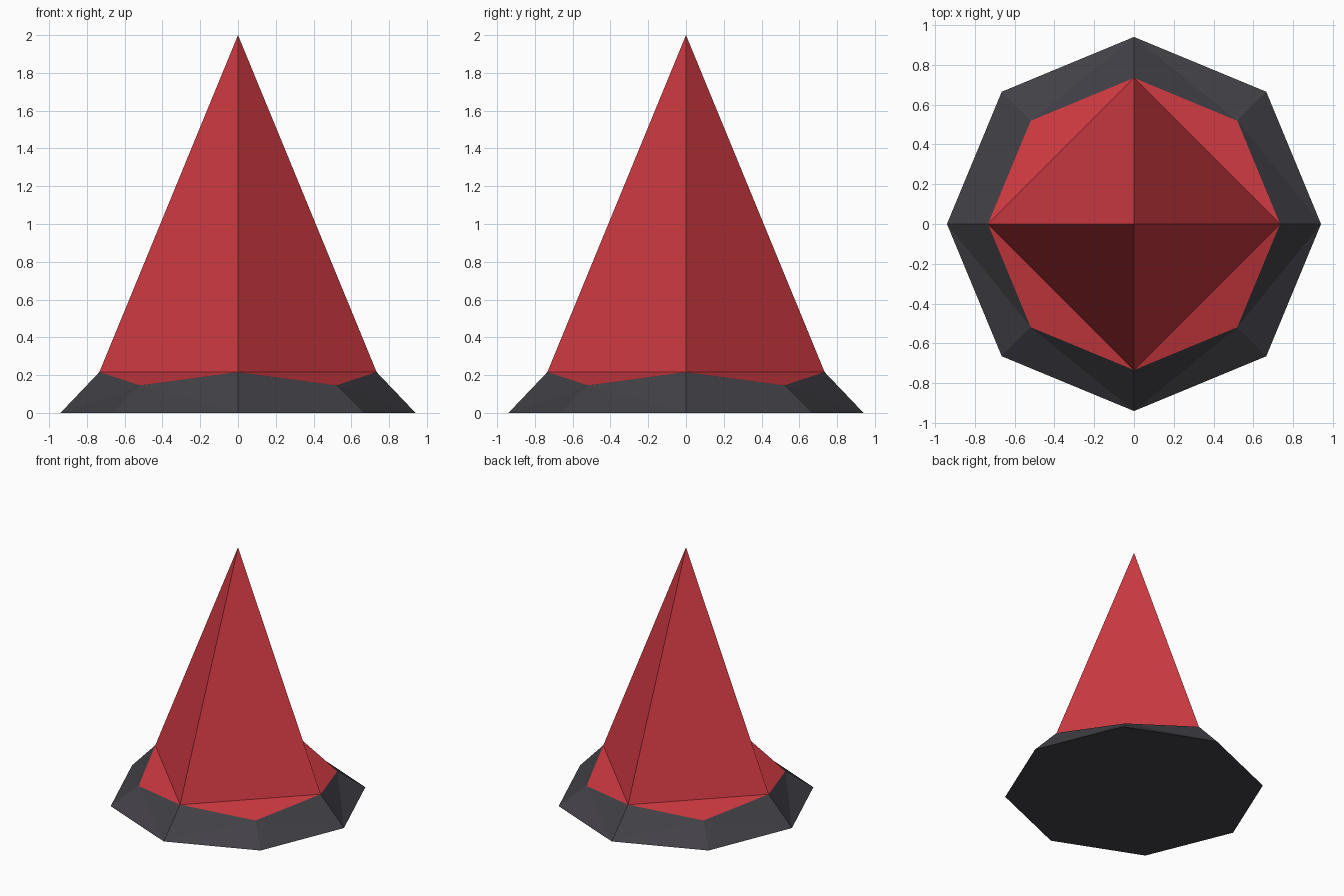
import bpy, bmesh, math

if "Cube" in bpy.data.objects:
    bpy.data.objects.remove(bpy.data.objects["Cube"])


def material(name, rgb):
    m = bpy.data.materials.new(name)
    m.diffuse_color = (*rgb, 1)
    m.use_nodes = True
    m.node_tree.nodes["Principled BSDF"].inputs["Base Color"].default_value = m.diffuse_color
    return m


def build(name, mat, fill):
    bm = bmesh.new()
    fill(bm)
    bmesh.ops.recalc_face_normals(bm, faces=bm.faces)
    me = bpy.data.meshes.new(name)
    bm.to_mesh(me)
    bm.free()
    me.materials.append(mat)
    ob = bpy.data.objects.new(name, me)
    bpy.context.collection.objects.link(ob)


def ring(bm, radius, z_axis, z_diag):
    """Eight points; every second one lies on a diagonal."""
    return [bm.verts.new((radius * math.cos(i * math.pi / 4),
                          radius * math.sin(i * math.pi / 4),
                          z_diag if i % 2 else z_axis)) for i in range(8)]


RIM = (0.734, 0.216, 0.146)  # shared seam between base and spike


# Dark octagonal foot with sloping sides, creased from foot points to low rim points
def foot(bm):
    low, high = ring(bm, 0.94, 0, 0), ring(bm, *RIM)
    bm.faces.new(low)
    for i in range(0, 8, 2):
        for j in (i + 1, i - 1):
            j %= 8
            bm.faces.new((low[i], low[j], high[j]))
            bm.faces.new((low[i], high[j], high[i]))


# Red four-sided spike with shallow sloping shoulders
def spike(bm):
    rim = ring(bm, *RIM)
    tip = bm.verts.new((0, 0, 2))
    for i in range(0, 8, 2):
        a, b, c = rim[i], rim[i + 1], rim[(i + 2) % 8]
        bm.faces.new((a, c, tip))
        bm.faces.new((a, b, c))


build("foot", material("charcoal", (0.054, 0.052, 0.062)), foot)
build("spike", material("red", (0.60, 0.041, 0.052)), spike)

# Make every face point outward from the solid's middle
for ob in bpy.data.objects:
    for p in ob.data.polygons:
        d = p.center.copy()
        d.z -= 0.1
        if p.normal.dot(d) < 0:
            p.flip()
